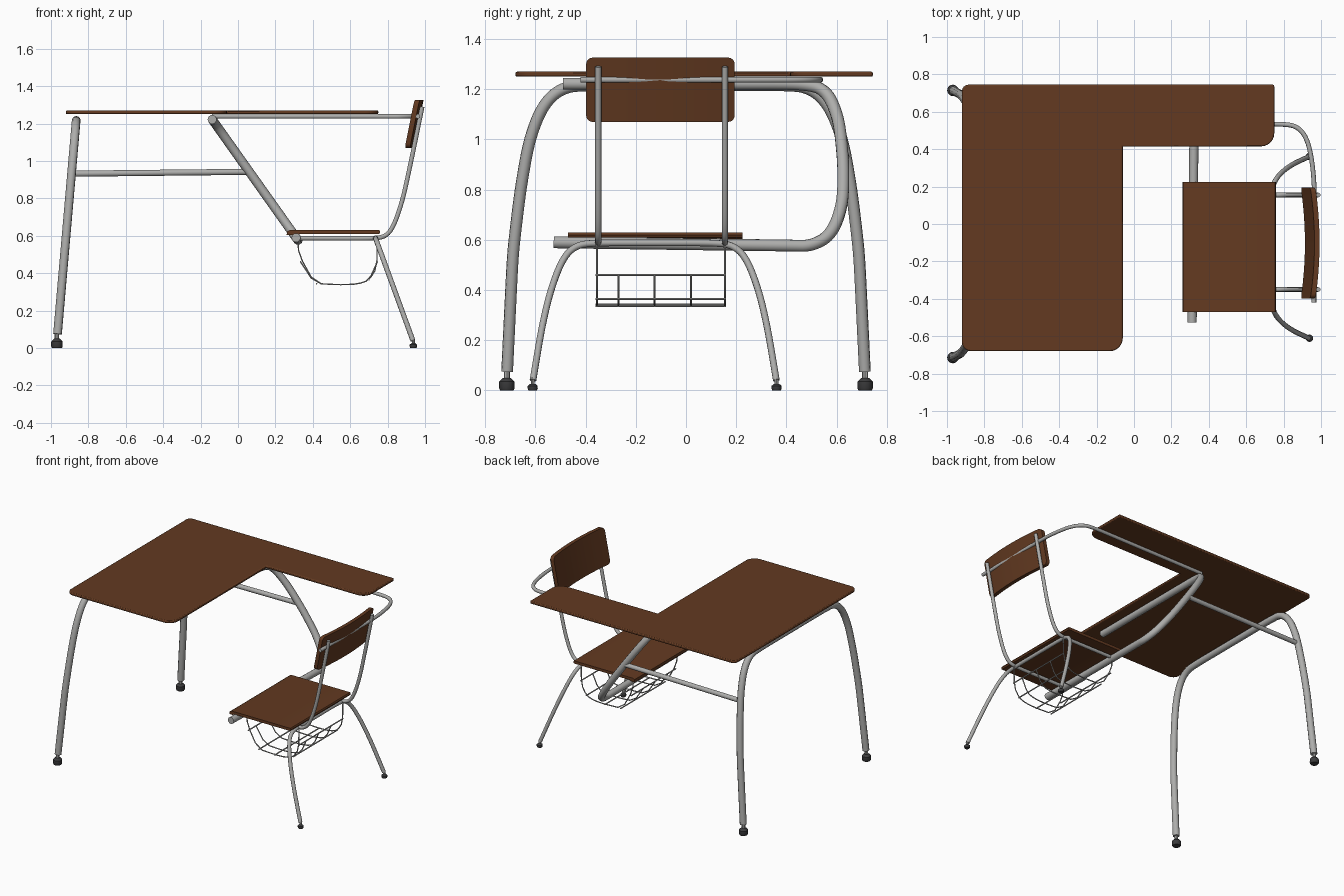
import bpy, bmesh, math
from mathutils import Vector

if "Cube" in bpy.data.objects:
    bpy.data.objects.remove(bpy.data.objects["Cube"])


def material(name, rgb):
    m = bpy.data.materials.new(name)
    m.diffuse_color = (*rgb, 1)
    m.use_nodes = True
    m.node_tree.nodes["Principled BSDF"].inputs["Base Color"].default_value = m.diffuse_color
    return m


WOOD = material("brown wood", (0.125, 0.042, 0.015))
METAL = material("grey metal", (0.42, 0.42, 0.41))
RUBBER = material("dark rubber", (0.045, 0.045, 0.047))


def add_mesh(name, me, mat):
    me.materials.clear()
    me.materials.append(mat)
    ob = bpy.data.objects.new(name, me)
    bpy.context.collection.objects.link(ob)
    return ob


def from_bm(name, bm, mat):
    bmesh.ops.recalc_face_normals(bm, faces=bm.faces)
    me = bpy.data.meshes.new(name)
    bm.to_mesh(me)
    bm.free()
    return add_mesh(name, me, mat)


def soften(pts, rounds=3):
    # corner cutting, limited so long straight runs stay straight
    pts = [Vector(p) for p in pts]
    for _ in range(rounds):
        out = [pts[0]]
        for a, b in zip(pts, pts[1:]):
            d = b - a
            t = min(0.25, 0.04 / max(d.length, 1e-6))
            out += [a + d * t, b - d * t]
        pts = out + [pts[-1]]
    return pts


def tube(name, paths, r, rounds=3, res=3):
    cu = bpy.data.curves.new(name, 'CURVE')
    cu.dimensions = '3D'
    cu.bevel_depth = r
    cu.bevel_resolution = res
    cu.use_fill_caps = True
    for path in paths:
        pts = soften(path, rounds)
        sp = cu.splines.new('POLY')
        sp.points.add(len(pts) - 1)
        for q, p in zip(sp.points, pts):
            q.co = (*p, 1)
    tmp = bpy.data.objects.new(name + "_tmp", cu)
    bpy.context.collection.objects.link(tmp)
    bpy.context.view_layer.update()
    me = bpy.data.meshes.new_from_object(tmp.evaluated_get(bpy.context.evaluated_depsgraph_get()))
    bpy.data.objects.remove(tmp)
    me.name = name
    return add_mesh(name, me, METAL)


def plate(name, corners, z0, z1, edge):
    # corners: (x, y, fillet radius)
    pts = []
    n = len(corners)
    for i, (x, y, r) in enumerate(corners):
        p = Vector((x, y))
        if r == 0:
            pts.append(p)
            continue
        a = (Vector(corners[i - 1][:2]) - p).normalized()
        b = (Vector(corners[(i + 1) % n][:2]) - p).normalized()
        for k in range(7):
            t = k / 6 * math.pi / 2
            pts.append(p + a * r * (1 - math.sin(t)) + b * r * (1 - math.cos(t)))
    bm = bmesh.new()
    f = bm.faces.new([bm.verts.new((p.x, p.y, z0)) for p in pts])
    ext = bmesh.ops.extrude_face_region(bm, geom=[f])
    for v in ext["geom"]:
        if isinstance(v, bmesh.types.BMVert):
            v.co.z = z1
    ob = from_bm(name, bm, WOOD)
    mod = ob.modifiers.new("rounded edge", 'BEVEL')
    mod.width, mod.segments, mod.angle_limit = edge, 2, math.radians(60)
    return ob


def lathe(name, x, y, prof, mat, sides=12):
    bm = bmesh.new()
    rings = [[bm.verts.new((x + r * math.cos(2 * math.pi * k / sides),
                            y + r * math.sin(2 * math.pi * k / sides), z))
              for k in range(sides)] for r, z in prof]
    for a, b in zip(rings, rings[1:]):
        for k in range(sides):
            j = (k + 1) % sides
            bm.faces.new((a[k], a[j], b[j], b[k]))
    bm.faces.new(rings[0])
    bm.faces.new(rings[-1])
    return from_bm(name, bm, mat)


# L-shaped desktop
plate("desktop", [(-0.92, -0.68, 0.05), (-0.06, -0.68, 0.07), (-0.06, 0.415, 0),
                  (0.75, 0.415, 0.07), (0.75, 0.745, 0.01), (-0.92, 0.745, 0.035)],
      1.25, 1.27, 0.006)

# seat board with a short turned-down front lip
prof = [(0.26, 0.603), (0.262, 0.622), (0.275, 0.63), (0.755, 0.63),
        (0.76, 0.62), (0.755, 0.61), (0.30, 0.61), (0.285, 0.603)]
bm = bmesh.new()
sides = [[bm.verts.new((x, y, z)) for x, z in prof] for y in (-0.47, 0.225)]
for s in sides:
    bm.faces.new(s)
for i in range(len(prof)):
    j = (i + 1) % len(prof)
    bm.faces.new((sides[0][i], sides[0][j], sides[1][j], sides[1][i]))
from_bm("seat", bm, WOOD)

# bowed, tilted backrest
bm = bmesh.new()
half, cy, rc = 0.296, -0.102, 0.025
us = [-half + rc * (1 - math.cos(k * math.pi / 8)) for k in range(5)]
us += [-half + rc + (2 * half - 2 * rc) * k / 10 for k in range(1, 10)]
us += [-u for u in us[4::-1]]
cols = []
for u in us:
    d = max(0, abs(u) - (half - rc))
    h = 0.128 - rc + math.sqrt(max(0, rc * rc - d * d))
    x = 0.953 - 0.022 * (u / half) ** 2
    cols.append([bm.verts.new((x + s * 0.0135 + t * h * 0.2, cy + u, 1.198 + t * h))
                 for s, t in ((-1, -1), (1, -1), (1, 1), (-1, 1))])
for a, b in zip(cols, cols[1:]):
    for i in range(4):
        j = (i + 1) % 4
        bm.faces.new((a[i], a[j], b[j], b[i]))
bm.faces.new(cols[0])
bm.faces.new(cols[-1])
from_bm("backrest", bm, WOOD)

# arched front leg frame
leg = [(0.713, 0.075), (0.69, 0.55), (0.66, 0.8), (0.625, 1.0), (0.57, 1.14),
       (0.49, 1.21), (0.38, 1.217)]
lx = lambda z: -0.965 + (z - 0.075) * 0.0875
tube("front_leg_frame", [[(lx(z), -y, z) for y, z in leg] + [(lx(z), y, z) for y, z in leg[::-1]]], 0.0235)

# sloping main loop from the desktop to the seat
loop = [(-0.49, 1.222), (0.46, 1.222), (0.56, 1.2), (0.61, 1.08), (0.628, 0.9),
        (0.625, 0.74), (0.58, 0.62), (0.5, 0.575), (0.42, 0.577), (-0.527, 0.59)]
ox = lambda z: -0.138 + (1.222 - z) * 0.71
tube("main_loop", [[(ox(z), y, z) for y, z in loop]], 0.0245)

# side brace
tube("side_brace", [[(-0.87, 0.635, 0.932), (0.06, 0.628, 0.942)]], 0.017, 0)

# thin rail under the arm and round to the backrest
tube("arm_rail", [[(-0.14, 0.53, 1.238), (0.78, 0.535, 1.238), (0.87, 0.525, 1.238),
                   (0.925, 0.46, 1.238), (0.952, 0.34, 1.238), (0.965, 0.2, 1.238),
                   (0.962, -0.1, 1.238), (0.962, -0.42, 1.238)]], 0.0125)

# seat rails rising into the back uprights
up = [(0.32, 0.587), (0.72, 0.586), (0.79, 0.595), (0.835, 0.655), (0.883, 0.8),
      (0.932, 1.03), (0.985, 1.29)]
for tag, y in (("left", -0.35), ("right", 0.155)):
    tube("back_upright_" + tag, [[(x, y, z) for x, z in up]], 0.0125)

# arched rear leg frame
rear = [(0.485, 0.04), (0.45, 0.25), (0.415, 0.4), (0.365, 0.53), (0.31, 0.58), (0.23, 0.588)]
rx = lambda z: 0.735 + (0.588 - z) * 0.365
tube("rear_leg_frame", [[(rx(z), -0.125 - y, z) for y, z in rear] +
                        [(rx(z), -0.125 + y, z) for y, z in rear[::-1]]], 0.0135)

# feet
for i, (x, y, s, h) in enumerate(((-0.968, -0.714, 1, 0.05), (-0.968, 0.714, 1, 0.05),
                                  (0.938, -0.611, 0.65, 0.026), (0.938, 0.361, 0.65, 0.026))):
    r = 0.031 * s
    lathe(f"foot_{i}", x, y, [(r * 0.85, 0), (r, 0.008), (r * 0.98, h * 0.7), (r * 0.5, h)], RUBBER)
    lathe(f"foot_stem_{i}", x, y, [(0.012 * s, h - 0.01), (0.012 * s, h + 0.04 * s)], METAL, 8)

# wire basket
low = [(0.335, 0.46), (0.41, 0.345), (0.55, 0.338), (0.64, 0.342), (0.70, 0.362), (0.745, 0.46)]
full = [(0.32, 0.585), (0.325, 0.5)] + low[1:-1] + [(0.742, 0.43), (0.745, 0.585)]
wires = [[(x, y, z) for x, z in full] for y in (-0.355, 0.155)]
wires += [[(x, y, z) for x, z in low] for y in (-0.27, -0.125, 0.02)]
tube("basket_wires", wires, 0.004, 1, 1)
cross = [(0.335, 0.46), (0.42, 0.343), (0.55, 0.337), (0.70, 0.364), (0.745, 0.46)]
tube("basket_crossbars", [[(x, -0.36, z), (x, 0.16, z)] for x, z in cross], 0.0045, 0, 1)

# smooth shading with sharp edges kept
for ob in bpy.context.scene.objects:
    ob.select_set(True)
    bpy.context.view_layer.objects.active = ob
bpy.ops.object.shade_smooth_by_angle(angle=math.radians(40))
